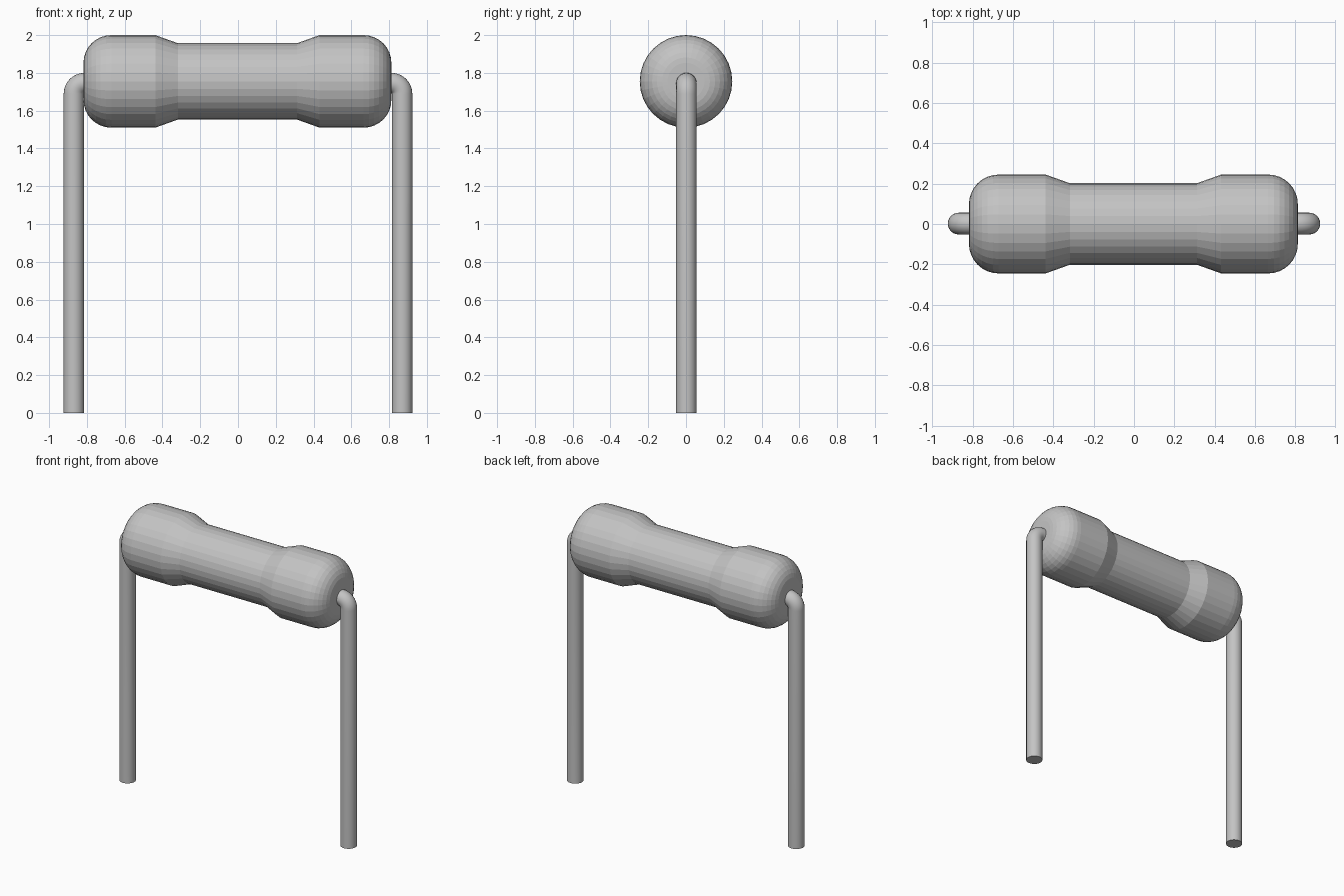
import bpy, bmesh, math
from mathutils import Vector

if "Cube" in bpy.data.objects:
    bpy.data.objects.remove(bpy.data.objects["Cube"])

grey = bpy.data.materials.new("plain_grey")
grey.diffuse_color = (0.55, 0.55, 0.55, 1)
grey.use_nodes = True
grey.node_tree.nodes["Principled BSDF"].inputs["Base Color"].default_value = grey.diffuse_color


def sweep(name, stations, sides):
    """Skin rings along the xz plane; each station is (x, z, tilt, radius)."""
    bm = bmesh.new()
    rings = []
    for x, z, tilt, r in stations:
        # ring plane is spanned by y and the in-plane normal of the path
        up = Vector((-math.sin(tilt), 0, math.cos(tilt)))
        side = Vector((0, 1, 0))
        angles = [2 * math.pi * i / sides for i in range(sides)]
        rings.append([bm.verts.new(Vector((x, 0, z)) + r * (math.cos(a) * side + math.sin(a) * up))
                      for a in angles])
    for a, b in zip(rings, rings[1:]):
        for i in range(sides):
            j = (i + 1) % sides
            bm.faces.new((a[i], a[j], b[j], b[i]))
    bm.faces.new(rings[0])
    bm.faces.new(rings[-1])
    bmesh.ops.recalc_face_normals(bm, faces=bm.faces)
    mesh = bpy.data.meshes.new(name)
    bm.to_mesh(mesh)
    bm.free()
    mesh.materials.append(grey)
    obj = bpy.data.objects.new(name, mesh)
    bpy.context.collection.objects.link(obj)
    return obj


# Body: narrow middle, flared ends with rounded shoulders
AXIS_Z, END, BIG, SMALL, ROUND = 1.755, 0.815, 0.245, 0.202, 0.147
half = [(0.315, SMALL), (0.435, BIG)]
for k in range(9):
    a = math.pi / 2 * k / 8
    half.append((END - ROUND + ROUND * math.sin(a), BIG - ROUND + ROUND * math.cos(a)))
profile = [(-x, r) for x, r in reversed(half)] + half
sweep("body", [(x - 0.003, AXIS_Z, 0, r) for x, r in profile], 32)

# Wire leads: out of each end cap, round a tight bend, straight down
WIRE, BEND, LEG_X, WIRE_Z = 0.054, 0.057, 0.869, 1.746
for name, s in (("left_lead", -1), ("right_lead", 1)):
    path = [(s * 0.76, WIRE_Z, 0, WIRE)]
    for k in range(9):
        a = math.pi / 2 * k / 8
        path.append((s * (LEG_X - BEND + BEND * math.sin(a)),
                     WIRE_Z - BEND + BEND * math.cos(a), -s * a, WIRE))
    path.append((s * LEG_X, 0, -s * math.pi / 2, WIRE))
    lead = sweep(name, path, 24)
    lead.location.y = 0.002
    # fine wire reads as smooth, with crisp cut ends
    lead.data.shade_smooth()
    lead.data.set_sharp_from_angle(angle=math.radians(40))
